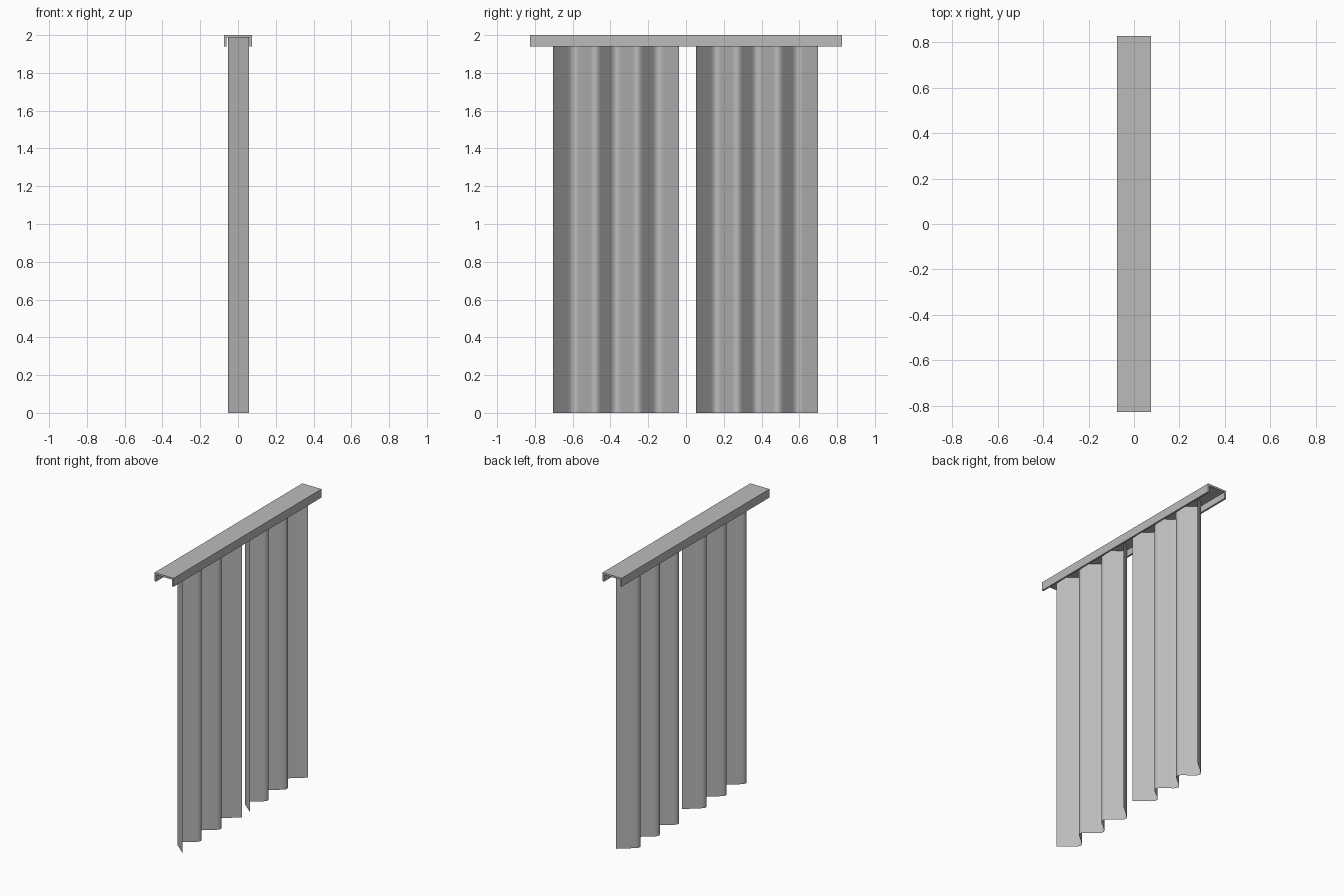
import bpy
import bmesh
import math
from mathutils import Vector

cube = bpy.data.objects.get("Cube")
if cube:
    bpy.data.objects.remove(cube, do_unlink=True)

grey = bpy.data.materials.new("neutral_grey")
grey.use_nodes = True
colour = (0.5, 0.5, 0.5, 1)
grey.diffuse_color = colour
grey.node_tree.nodes["Principled BSDF"].inputs["Base Color"].default_value = colour


def extrude_profile(name, points, direction, closed=False):
    """Sweep a profile along a straight direction."""
    bm = bmesh.new()
    verts = [bm.verts.new(p) for p in points]
    if closed:
        face = bm.faces.new(verts)
        geom = bmesh.ops.extrude_face_region(bm, geom=[face])["geom"]
    else:
        edges = [bm.edges.new(pair) for pair in zip(verts, verts[1:])]
        geom = bmesh.ops.extrude_edge_only(bm, edges=edges)["geom"]
    moved = [g for g in geom if isinstance(g, bmesh.types.BMVert)]
    bmesh.ops.translate(bm, verts=moved, vec=direction)
    bmesh.ops.recalc_face_normals(bm, faces=bm.faces)
    mesh = bpy.data.meshes.new(name)
    bm.to_mesh(mesh)
    bm.free()
    mesh.materials.append(grey)
    obj = bpy.data.objects.new(name, mesh)
    bpy.context.collection.objects.link(obj)
    return obj


def pleat_path(start, end, bends=5, reach=0.03, steps=8):
    """Zigzag from start to end in y, with each bend rounded."""
    pitch = (end - start) / (bends + 1)
    corners = [Vector((-0.072 if i % 2 else 0.065, start + pitch * i, 0))
               for i in range(bends + 2)]
    corners[0].x = corners[-1].x = 0.058
    path = [corners[0]]
    for before, bend, after in zip(corners, corners[1:], corners[2:]):
        a = bend.lerp(before, reach / pitch)
        b = bend.lerp(after, reach / pitch)
        for s in range(steps + 1):
            t = s / steps
            path.append(a.lerp(bend, t).lerp(bend.lerp(b, t), t))
    return path + [corners[-1]]


# Ceiling rail: an inverted channel
half_width, half_length, wall = 0.075, 0.827, 0.013
low, high = 1.94, 2.0
inner = half_width - wall
section = [(-half_width, low), (-half_width, high), (half_width, high), (half_width, low),
           (inner, low), (inner, high - wall), (-inner, high - wall), (-inner, low)]
extrude_profile("rail", [(x, -half_length, z) for x, z in section],
                Vector((0, 2 * half_length, 0)), closed=True)

# Pair of pleated curtains hanging inside the rail
for name, start, end in (("front_curtain", -0.703, -0.036), ("back_curtain", 0.054, 0.70)):
    curtain = extrude_profile(name, pleat_path(start, end), Vector((0, 0, high - wall)))
    bpy.ops.object.select_all(action="DESELECT")
    curtain.select_set(True)
    bpy.context.view_layer.objects.active = curtain
    bpy.ops.object.shade_smooth_by_angle(angle=math.radians(40))
